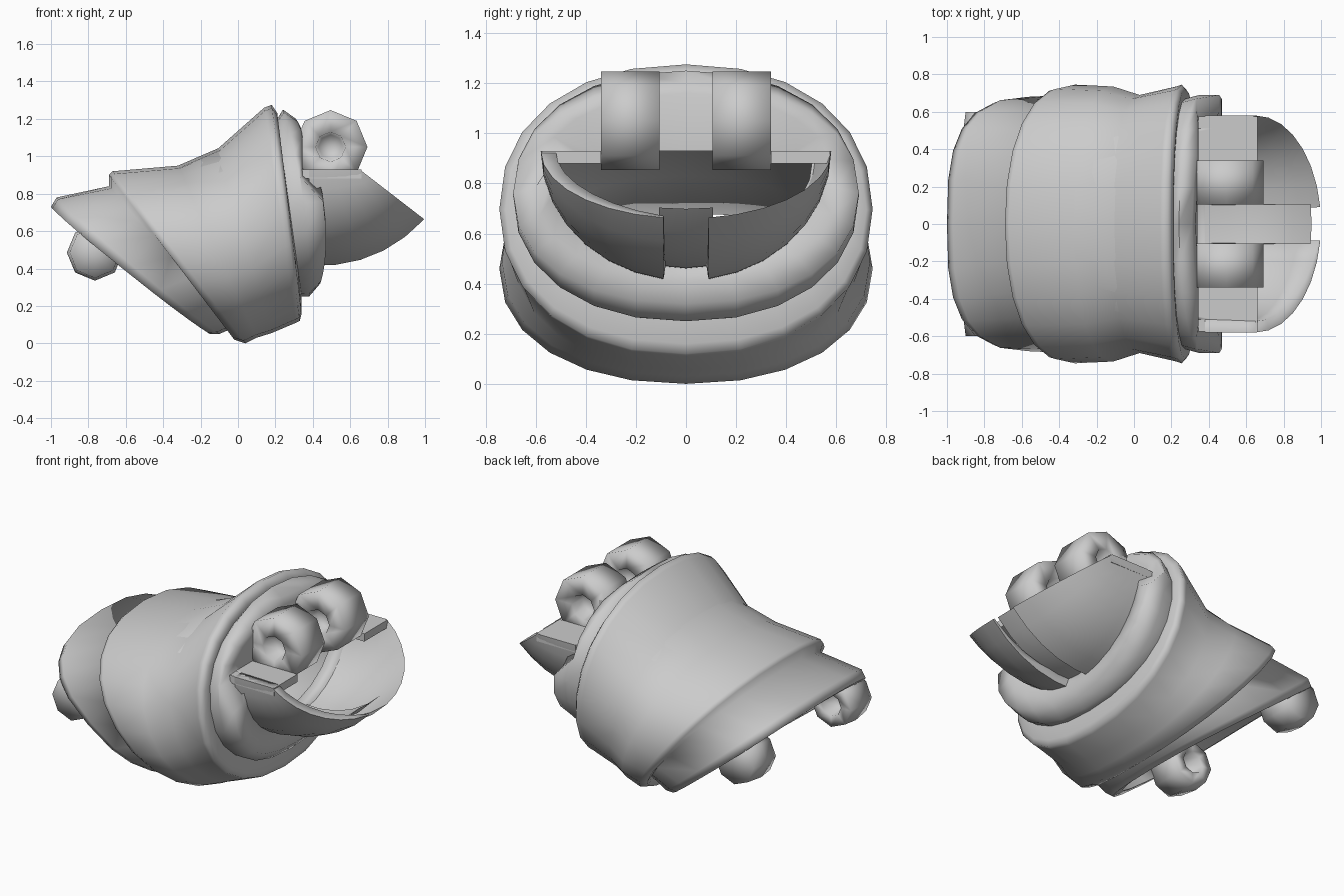
import bpy, bmesh
from math import sin, cos, pi, acos, copysign, radians

if "Cube" in bpy.data.objects:
    bpy.data.objects.remove(bpy.data.objects["Cube"])


def loft(name, rows, close_rows=True, loop=False, caps=False, angle=40):
    """Skin a list of point rows into one mesh object."""
    bm = bmesh.new()
    vs = [[bm.verts.new(p) for p in r] for r in rows]
    n, m = len(vs), len(vs[0])
    for i in range(n if loop else n - 1):
        a, b = vs[i], vs[(i + 1) % n]
        for j in range(m if close_rows else m - 1):
            k = (j + 1) % m
            bm.faces.new((a[j], a[k], b[k], b[j]))
    if caps:
        bm.faces.new(vs[0])
        bm.faces.new(vs[-1])
    bmesh.ops.remove_doubles(bm, verts=bm.verts[:], dist=0.0005)
    bmesh.ops.recalc_face_normals(bm, faces=bm.faces[:])
    me = bpy.data.meshes.new(name)
    bm.to_mesh(me)
    bm.free()
    ob = bpy.data.objects.new(name, me)
    bpy.context.collection.objects.link(ob)
    bpy.ops.object.select_all(action='DESELECT')
    ob.select_set(True)
    bpy.context.view_layer.objects.active = ob
    bpy.ops.object.shade_smooth_by_angle(angle=radians(angle))
    return ob


SEG = 24


def ring(tx, tz, bx, bz, w, bulge=0.0, power=.91, setback=9):
    """Tilted oval given by its top point, bottom point and half width."""
    pts = []
    for i in range(SEG):
        a = 2 * pi * i / SEG
        c = copysign(abs(cos(a)) ** power, cos(a))
        s = copysign(abs(sin(a)) ** power, sin(a))
        x = (tx + bx) / 2 + c * (tx - bx) / 2 + bulge * s * s
        pts.append((min(x, setback) if c > .15 else x, w * s,
                    (tz + bz) / 2 + c * (tz - bz) / 2))
    return pts


def opening(x, top_x, w, flat_z, depth):
    """D-shaped mouth: flat set-back top, half-oval bottom."""
    pts = []
    for i in range(SEG):
        c, s = cos(2 * pi * i / SEG), sin(2 * pi * i / SEG)
        pts.append((top_x if c > .15 else x, w * s, flat_z + depth * min(0, c)))
    return pts


# hollow sleeve: outside from left rim to right collar, then back through inside
rows = [ring(*r) for r in (
    (-.94, .68, -.20, .10, .60, -.03, .75), (-1.0, .73, -.15, .05, .66, -.03, .75),
    (-.97, .78, -.10, .05, .68, -.03, .78), (-.69, .84, -.03, .08, .69),
    (-.69, .90, -.02, .02, .735), (-.67, .92, .04, .0, .745),
    (-.32, .95, .10, .03, .735), (-.12, 1.03, .18, .055, .69),
    (.14, 1.26, .31, .11, .735), (.18, 1.275, .33, .12, .745),
    (.21, 1.23, .34, .16, .72), (.21, 1.20, .34, .25, .67),
    (.24, 1.25, .38, .25, .69, .04), (.31, 1.20, .44, .32, .69, .08, .91, .335),
    (.33, 1.16, .44, .41, .60, .07, .91, .345))]
rows += [opening(.42, .34, .51, .93, .44), opening(.34, .29, .51, .93, .44),
         ring(.12, 1.14, .25, .22, .64), ring(-.6, .83, -.03, .14, .63)]
loft("sleeve", rows, loop=True, angle=85)


# scoop: curved shell with thin edge, upper side cut on a slope
def scoop_point(a, t, d):
    s = sin(a)
    z0, z1, z2 = .93 - (.52 - d) * s, .93 - (.54 - d) * s, .93 - (.27 - .77 * d) * s
    x0, x1, x2 = .38, .55 + (.2 - d / 2) * s, .65 + (.35 - d) * s
    u = 1 - t
    return (u * u * x0 + 2 * u * t * x1 + t * t * x2, (.58 - d) * cos(a),
            u * u * z0 + 2 * u * t * z1 + t * t * z2)


def scoop(name, a0, a1, steps, d0, d1, rim, angle=40):
    ts = [0, .2, .4, .6, .8, 1]
    rows = []
    for i in range(steps + 1):
        a = a0 + (a1 - a0) * i / steps
        thin = rim * abs(cos(a))
        rows.append([scoop_point(a, t, d0) for t in ts] +
                    [scoop_point(a, t, d0 + d1 * (1 - t) + thin * t) for t in reversed(ts)])
    loft(name, rows, caps=True, angle=angle)


edge = acos(.155)
scoop("scoop_front", pi, pi - edge, 7, 0, .07, .06, 85)
scoop("scoop_back", 0, edge, 7, 0, .07, 0)
scoop("scoop_slot_strip", edge - .05, pi - edge + .05, 2, .05, .035, 0)


def box(name, x0, x1, y0, y1, z0, z1):
    loft(name, [[(x, y0, z0), (x, y1, z0), (x, y1, z1), (x, y0, z1)] for x in (x0, x1)],
         caps=True)


def lug(name, cx, cz, profile, angle, sides=8):
    """Spin a (radius, y) profile about a sideways axis."""
    loft(name, [[(cx + r * cos(2 * pi * i / sides), y, cz + r * sin(2 * pi * i / sides))
                 for r, y in profile] for i in range(sides)], loop=True, angle=angle)


for side, tag in ((-1, "front"), (1, "back")):
    # hinge lugs with recessed holes and shelf plates at the right end
    lo, hi, m0, m1 = side * .105, side * .34, side * .19, side * .25
    lug("hinge_lug_" + tag, .495, 1.05,
        [(.197, lo), (.197, hi), (.08, hi), (.065, m1), (0, m1), (0, m0), (.065, m0), (.08, lo)],
        95)
    box("hinge_root_" + tag, .26, .38, lo, hi, .90, 1.13)
    box("shelf_" + tag, .31, .66, side * .34, side * .575, .88, .93)
    # blind-holed lugs under the left rim
    i, m, o = side * .38, side * .48, side * .60
    lug("rim_lug_" + tag, -.765, .485,
        [(.14, i), (.15, m), (.135, o), (0, o), (0, m), (.06, m), (.07, i)], 180)
